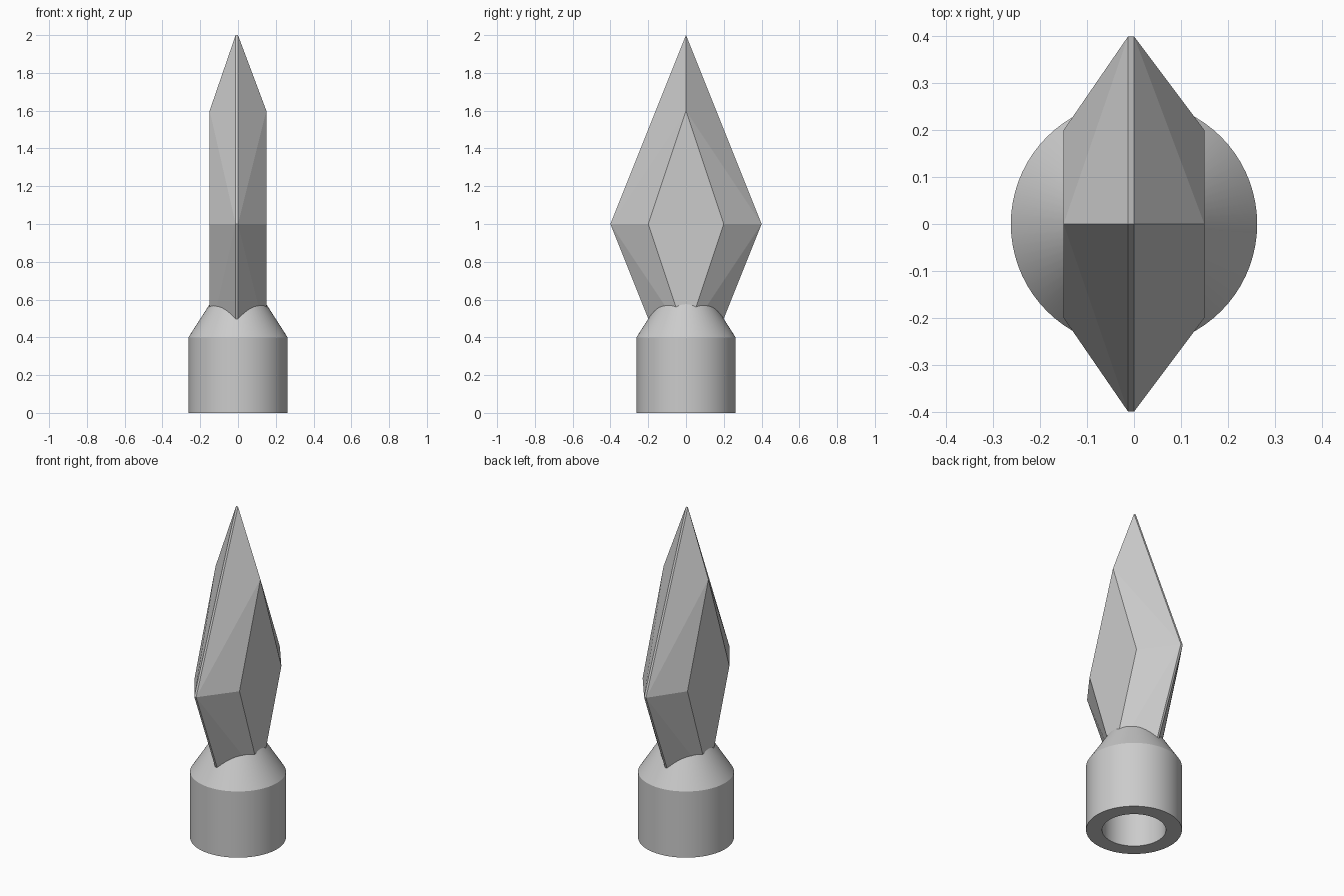
import bpy, bmesh, math

cube = bpy.data.objects.get("Cube")
if cube:
    bpy.data.objects.remove(cube, do_unlink=True)

steel = bpy.data.materials.new("grey steel")
steel.use_nodes = True
GREY = (0.6, 0.6, 0.6, 1)
steel.diffuse_color = GREY
steel.node_tree.nodes["Principled BSDF"].inputs["Base Color"].default_value = GREY


def finish(bm, name):
    """Turn a bmesh into a linked, coloured object."""
    bmesh.ops.recalc_face_normals(bm, faces=bm.faces)
    mesh = bpy.data.meshes.new(name)
    bm.to_mesh(mesh)
    bm.free()
    mesh.materials.append(steel)
    obj = bpy.data.objects.new(name, mesh)
    bpy.context.collection.objects.link(obj)
    return obj


# Blade: diamond rings, from flat cheek to thin rim to opposite cheek
def diamond(bm, x, half_width, top, bottom):
    corners = [(0, top), (half_width, 1), (0, bottom), (-half_width, 1)]
    return [bm.verts.new((x, y, z)) for y, z in corners]


bm = bmesh.new()
cheek_a = diamond(bm, -0.15, 0.2, 1.6, 0.4)
rim_a = diamond(bm, -0.0125, 0.4, 2, 0)
rim_b = diamond(bm, 0, 0.4, 2, 0)
cheek_b = diamond(bm, 0.15, 0.2, 1.6, 0.4)
bm.faces.new(cheek_a)
bm.faces.new(cheek_b)
for i in range(4):
    j = (i + 1) % 4
    bm.faces.new((rim_a[i], rim_a[j], rim_b[j], rim_b[i]))
    # Each bevel splits from the cheek's tip to the rim's side corner
    tip, side = (i, j) if i % 2 == 0 else (j, i)
    for cheek, rim in ((cheek_a, rim_a), (cheek_b, rim_b)):
        bm.faces.new((cheek[tip], rim[tip], rim[side]))
        bm.faces.new((cheek[tip], rim[side], cheek[side]))

# Trim the part of the blade that would reach into the socket bore
cut = bmesh.ops.bisect_plane(bm, geom=bm.verts[:] + bm.edges[:] + bm.faces[:],
                             plane_co=(0, 0, 0.45), plane_no=(0, 0, 1),
                             clear_inner=True)
bmesh.ops.holes_fill(bm, edges=[e for e in bm.edges if e.is_boundary])
finish(bm, "blade")

# Socket: turned profile with a conical shoulder and a blind bore
profile = [(0, 0.4), (0.175, 0.4), (0.175, 0), (0.2625, 0),
           (0.2625, 0.4), (0.115, 0.63), (0, 0.63)]
bm = bmesh.new()
points = [bm.verts.new((r, 0, z)) for r, z in profile]
edges = [bm.edges.new(pair) for pair in zip(points, points[1:])]
bmesh.ops.spin(bm, geom=points + edges, cent=(0, 0, 0), axis=(0, 0, 1),
               angle=math.tau, steps=72, use_merge=True)
bmesh.ops.remove_doubles(bm, verts=bm.verts, dist=0.0001)
socket = finish(bm, "socket")
bpy.ops.object.select_all(action="DESELECT")
socket.select_set(True)
bpy.context.view_layer.objects.active = socket
bpy.ops.object.shade_smooth_by_angle(angle=math.radians(25))
